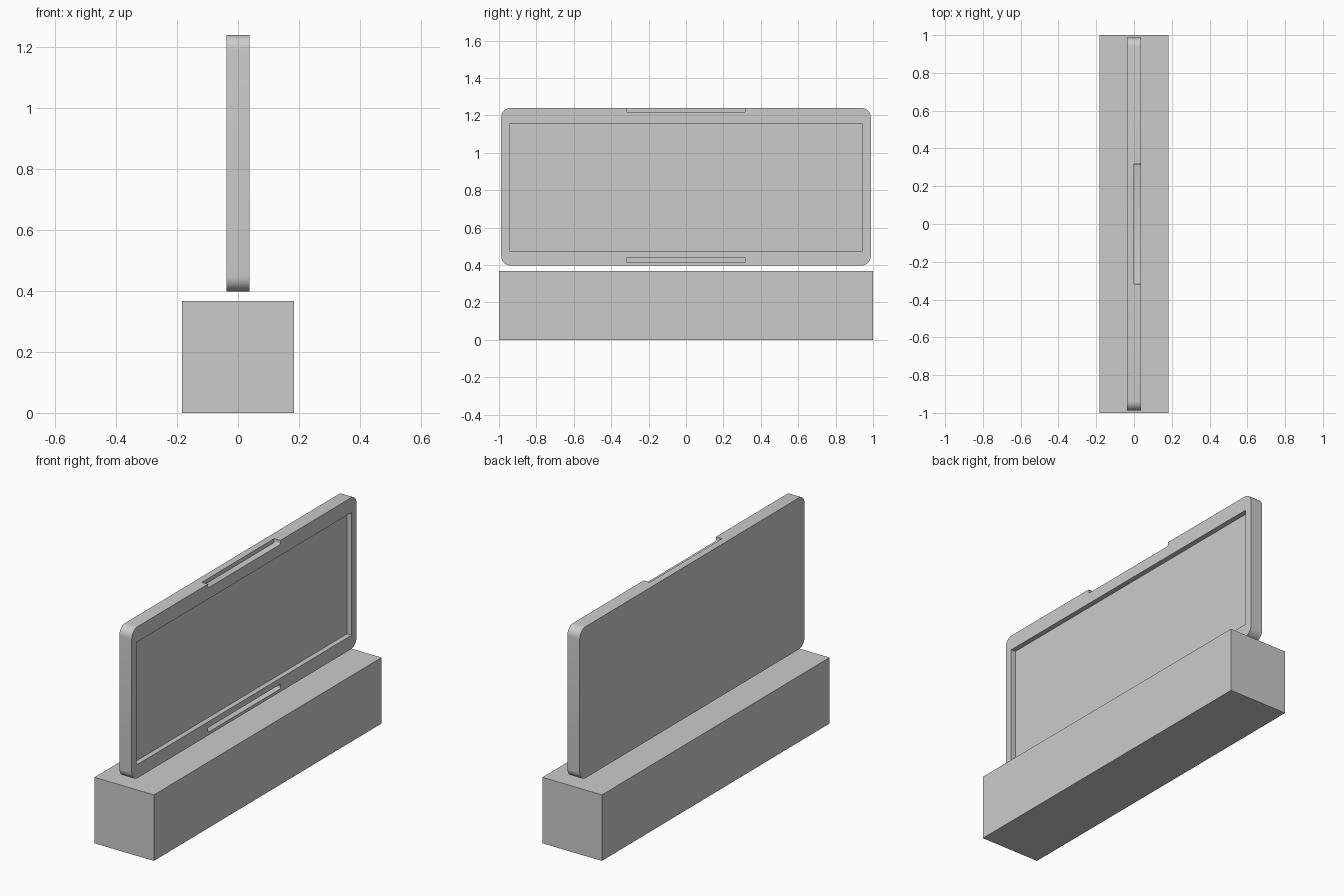
import bpy, math

if "Cube" in bpy.data.objects:
    bpy.data.objects.remove(bpy.data.objects["Cube"])

def rounded_slab(name, x0, x1, y, z0, z1, r, seg=8):
    """Rounded rectangle in the YZ plane (half-width y), extruded from x0 to x1."""
    pts = []
    if r:
        corners = [(y - r, z1 - r), (r - y, z1 - r), (r - y, z0 + r), (y - r, z0 + r)]
        for i, (cy, cz) in enumerate(corners):
            for k in range(seg + 1):
                a = math.pi / 2 * (i + k / seg)
                pts.append((cy + r * math.cos(a), cz + r * math.sin(a)))
    else:
        pts = [(y, z1), (-y, z1), (-y, z0), (y, z0)]
    n = len(pts)
    verts = [(x0, *p) for p in pts] + [(x1, *p) for p in pts]
    faces = [tuple(reversed(range(n))), tuple(range(n, 2 * n))]
    faces += [(i, (i + 1) % n, n + (i + 1) % n, n + i) for i in range(n)]
    mesh = bpy.data.meshes.new(name)
    mesh.from_pydata(verts, [], faces)
    ob = bpy.data.objects.new(name, mesh)
    bpy.context.collection.objects.link(ob)
    return ob

def cut(target, cutter):
    mod = target.modifiers.new(cutter.name, 'BOOLEAN')
    mod.operation = 'DIFFERENCE'
    mod.solver = 'EXACT'
    mod.object = cutter
    bpy.context.view_layer.objects.active = target
    bpy.ops.object.modifier_apply(modifier=mod.name)
    bpy.data.objects.remove(cutter)

# Base block
rounded_slab("base_block", -0.183, 0.183, 1.0, 0.0, 0.367, 0)

# Upright panel with rounded corners, floating just above the base
panel = rounded_slab("display_panel", -0.038, 0.038, 0.988, 0.398, 1.24, 0.05)

# Large recess, lower slot and upper notch, all in the +x face
cut(panel, rounded_slab("recess_cutter", 0.010, 0.1, 0.944, 0.474, 1.156, 0))
cut(panel, rounded_slab("slot_cutter", 0.0, 0.1, 0.318, 0.415, 0.441, 0.005, 3))
cut(panel, rounded_slab("notch_cutter", 0.0, 0.1, 0.318, 1.218, 1.26, 0.005, 3))

# Smooth the rounded corners, keep sharp edges
bpy.ops.object.select_all(action='DESELECT')
panel.select_set(True)
bpy.context.view_layer.objects.active = panel
bpy.ops.object.shade_smooth_by_angle(angle=math.radians(35))
